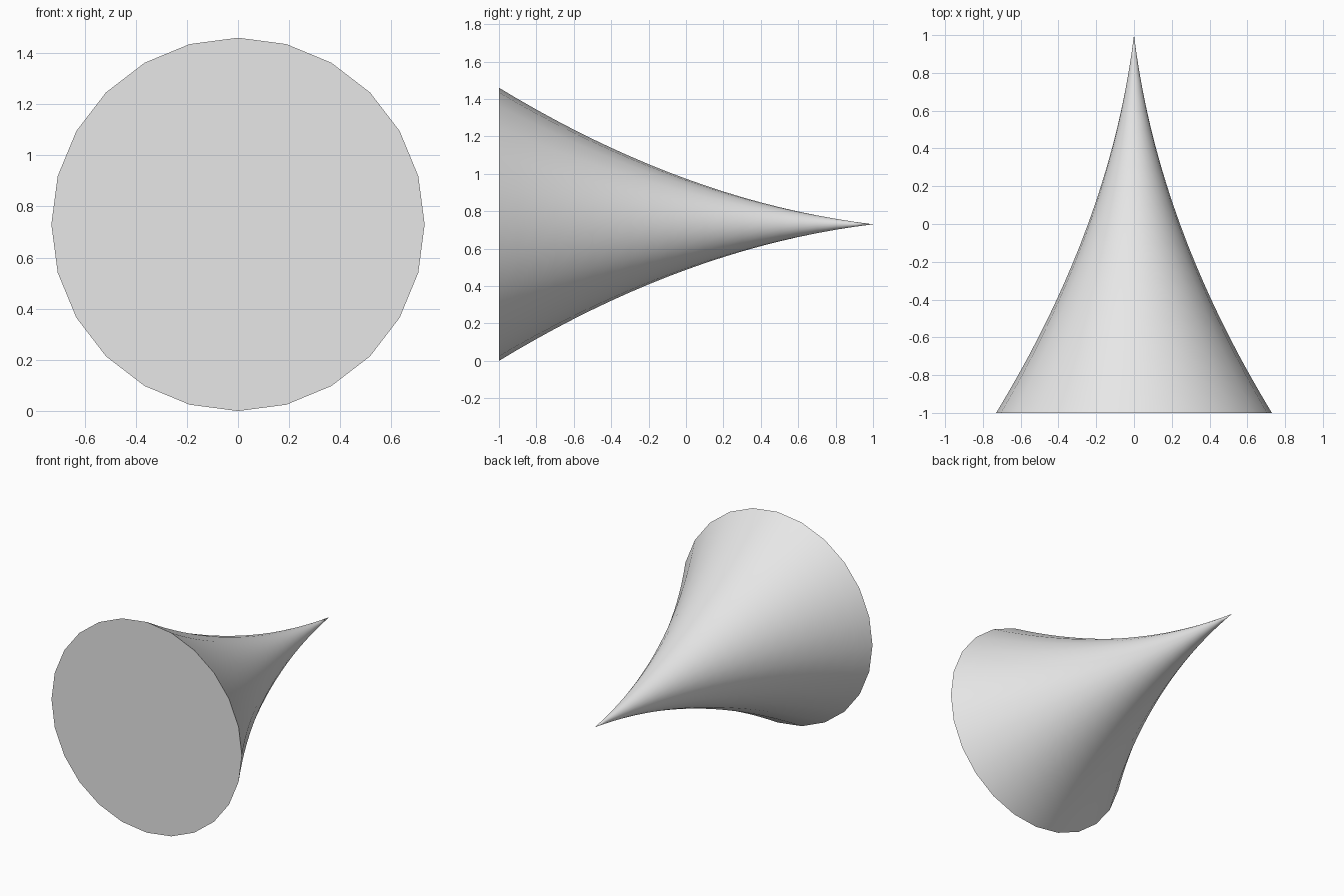
import bpy
import bmesh
import math

cube = bpy.data.objects.get("Cube")
if cube:
    bpy.data.objects.remove(cube, do_unlink=True)

SIDES = 24
RINGS = 20
RADIUS = 0.73

# Light grey finish
grey = bpy.data.materials.new("light_grey")
grey.use_nodes = True
colour = (0.8, 0.8, 0.8, 1.0)
grey.diffuse_color = colour
grey.node_tree.nodes["Principled BSDF"].inputs["Base Color"].default_value = colour


def flare(t):
    """Radius of the spike, from the tip (t = 0) to the base (t = 1)."""
    return RADIUS * (t / 3 + 2 * t * t / 3)


# Flared spike lying along y, with the flat base at the front
bm = bmesh.new()
rings = []
for i in range(RINGS):
    t = 1 - i / RINGS
    ring = []
    for k in range(SIDES):
        a = math.tau * k / SIDES
        ring.append(bm.verts.new((flare(t) * math.cos(a), 1 - 2 * t,
                                  RADIUS + flare(t) * math.sin(a))))
    rings.append(ring)
tip = bm.verts.new((0, 1, RADIUS))

# Base cap, side walls and closing fan
bm.faces.new(rings[0])
for k in range(SIDES):
    n = (k + 1) % SIDES
    for near, far in zip(rings, rings[1:]):
        bm.faces.new((near[k], near[n], far[n], far[k]))
    bm.faces.new((rings[-1][k], rings[-1][n], tip))
bmesh.ops.recalc_face_normals(bm, faces=bm.faces)

mesh = bpy.data.meshes.new("flared_spike")
bm.to_mesh(mesh)
bm.free()
mesh.materials.append(grey)
spike = bpy.data.objects.new("flared_spike", mesh)
bpy.context.collection.objects.link(spike)

# Smooth sides with a crisp base rim
bpy.ops.object.select_all(action="DESELECT")
spike.select_set(True)
bpy.context.view_layer.objects.active = spike
bpy.ops.object.shade_smooth_by_angle(angle=math.radians(35))
